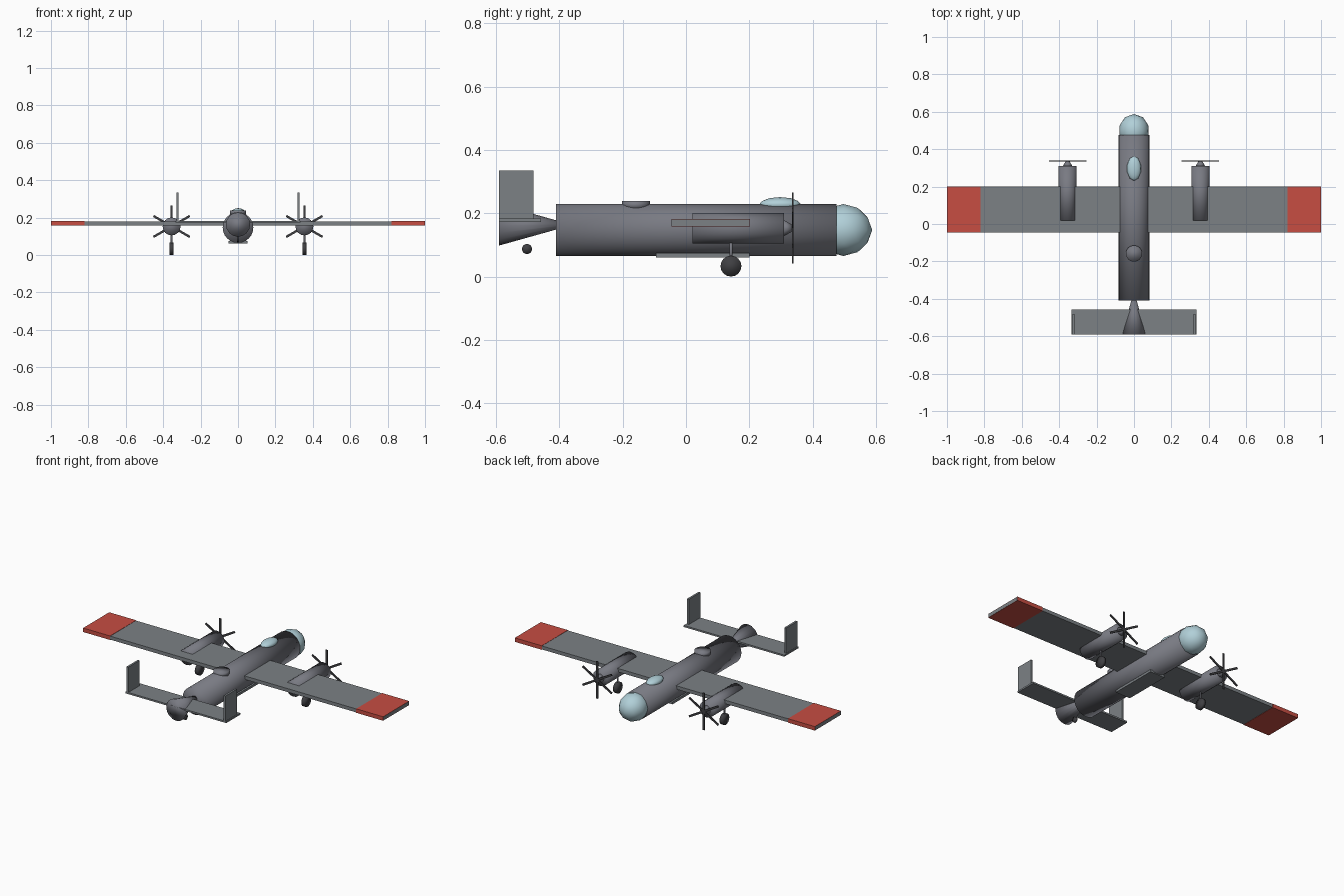
import bpy, math

if "Cube" in bpy.data.objects:
    bpy.data.objects.remove(bpy.data.objects["Cube"])

def material(name, rgb):
    m = bpy.data.materials.new(name)
    m.diffuse_color = (*rgb, 1)
    m.use_nodes = True
    m.node_tree.nodes["Principled BSDF"].inputs["Base Color"].default_value = m.diffuse_color
    return m

HULL = material("hull grey", (0.19, 0.195, 0.225))
WING = material("wing grey", (0.20, 0.22, 0.235))
RED = material("tip red", (0.57, 0.075, 0.055))
GLASS = material("pale glass", (0.44, 0.63, 0.69))
DARK = material("dark rubber", (0.05, 0.05, 0.055))

def finish(name, mat, smooth=False):
    ob = bpy.context.object
    ob.name = name
    ob.data.materials.append(mat)
    if smooth:
        bpy.ops.object.shade_smooth()
    return ob

def box(name, mat, x, y, z, rot=(0, 0, 0)):
    """Box from (low, high) extents on each axis."""
    mid = [(a + b) / 2 for a, b in (x, y, z)]
    bpy.ops.mesh.primitive_cube_add(size=1, location=mid, rotation=rot)
    ob = finish(name, mat)
    ob.scale = [b - a for a, b in (x, y, z)]
    return ob

def tube_y(name, mat, x, z, y0, y1, r0, r1, sides=16):
    """Round body lying along y, radius r0 at y0 and r1 at y1."""
    bpy.ops.mesh.primitive_cone_add(vertices=sides, radius1=r0, radius2=r1, depth=y1 - y0,
                                    location=(x, (y0 + y1) / 2, z), rotation=(-math.pi / 2, 0, 0))
    return finish(name, mat, True)

def wheel(name, x, y, z, r, width):
    bpy.ops.mesh.primitive_cylinder_add(vertices=16, radius=r, depth=width,
                                        location=(x, y, z), rotation=(0, math.pi / 2, 0))
    return finish(name, DARK, True)

def ball(name, mat, loc, scale):
    bpy.ops.mesh.primitive_ico_sphere_add(subdivisions=2, radius=1, location=loc)
    ob = finish(name, mat, True)
    ob.scale = scale
    return ob

# Body, glazed nose, canopy, flared tail, turret and belly doors
tube_y("fuselage", HULL, 0, 0.147, -0.41, 0.475, 0.082, 0.082, 24)
ball("glass_nose", GLASS, (0, 0.497, 0.147), (0.082, 0.091, 0.082))
ball("canopy", GLASS, (0, 0.297, 0.228), (0.038, 0.066, 0.023))
tube_y("tail_cone", HULL, 0, 0.163, -0.59, -0.39, 0.065, 0.009, 16)
bpy.ops.mesh.primitive_cylinder_add(vertices=16, radius=0.044, depth=0.025, location=(0, -0.158, 0.2265))
finish("dorsal_turret", HULL, True)
box("belly_doors", WING, (-0.05, 0.05), (-0.095, 0.2), (0.061, 0.075))

# Wing and tailplane
box("wing", WING, (-1, 1), (-0.045, 0.2), (0.159, 0.180))
box("tailplane", WING, (-0.335, 0.335), (-0.59, -0.457), (0.173, 0.183))
wheel("tail_wheel", 0, -0.502, 0.087, 0.016, 0.012)

for side, s in (("left", -1), ("right", 1)):
    # Painted wing tip sleeve and tail fin
    box(side + "_wing_tip", RED, sorted((s * 0.82, s * 0.9995)), (-0.0465, 0.2015), (0.1575, 0.1815))
    box(side + "_fin", WING, sorted((s * 0.318, s * 0.330)), (-0.59, -0.482), (0.175, 0.335))

    # Engine with spinner and six-bladed propeller
    x, z = s * 0.355, 0.153
    tube_y(side + "_engine", HULL, x, z, 0.02, 0.31, 0.048, 0.048, 16)
    tube_y(side + "_spinner", HULL, x, z, 0.305, 0.336, 0.028, 0.010, 12)
    for i in range(3):
        box(f"{side}_propeller_{i}", DARK, (x - 0.006, x + 0.006), (0.335, 0.340),
            (z - 0.112, z + 0.112), (0, i * math.pi / 3, 0))

    # Main landing gear
    bpy.ops.mesh.primitive_cylinder_add(vertices=8, radius=0.005, depth=0.08, location=(x, 0.142, 0.08))
    finish(side + "_gear_strut", HULL, True)
    wheel(side + "_main_wheel", x, 0.142, 0.033, 0.033, 0.02)
